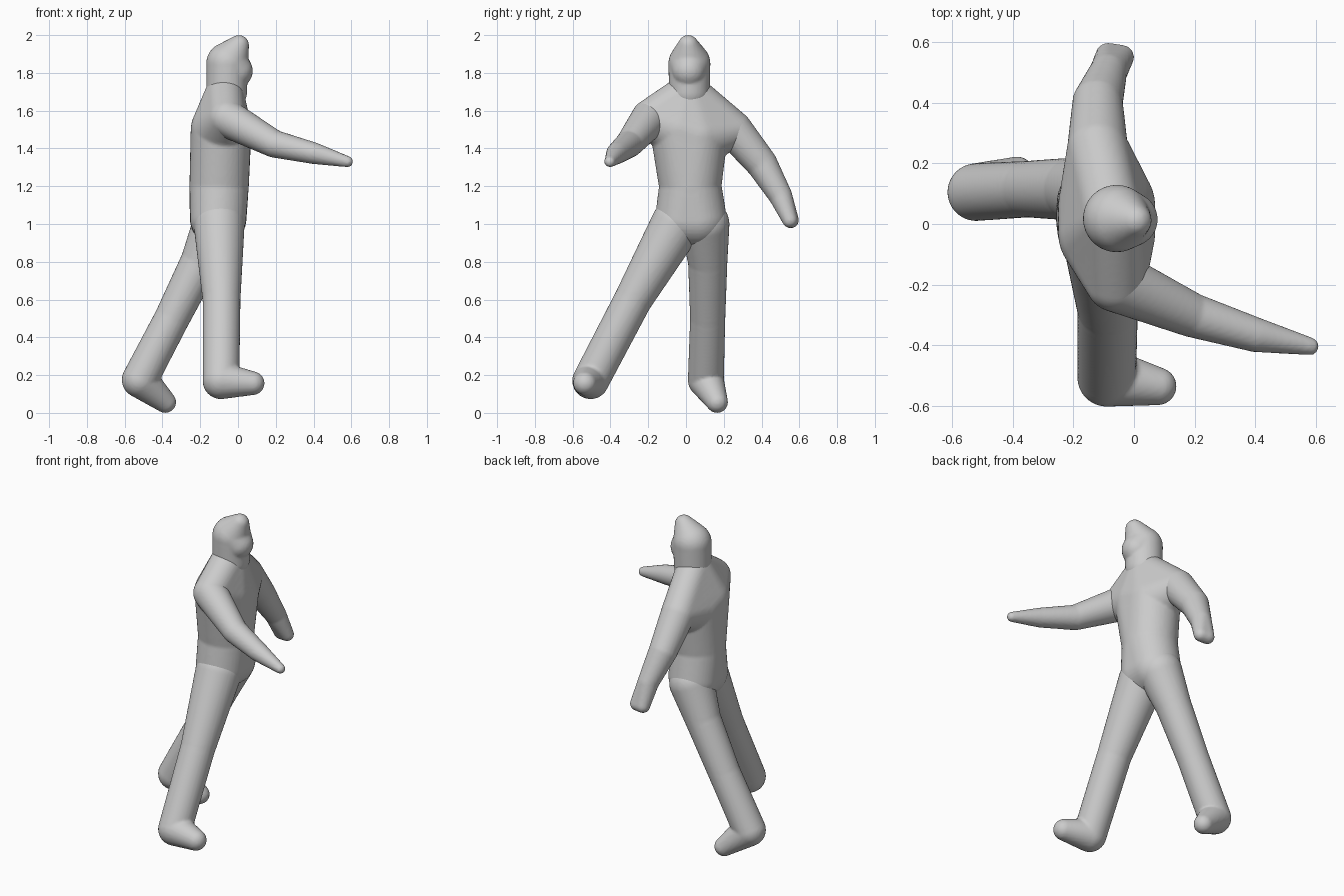
import bpy, bmesh, math
from mathutils import Matrix

if "Cube" in bpy.data.objects:
    bpy.data.objects.remove(bpy.data.objects["Cube"])


def hull(bm, balls):
    """Convex skin around a few spheres (x, y, z, radius)."""
    tmp = bmesh.new()
    for x, y, z, r in balls:
        bmesh.ops.create_icosphere(tmp, subdivisions=4, radius=r,
                                   matrix=Matrix.Translation((x, y, z)))
    res = bmesh.ops.convex_hull(tmp, input=tmp.verts)
    junk = {g for g in res["geom_interior"] if isinstance(g, bmesh.types.BMVert)}
    bmesh.ops.delete(tmp, geom=list(junk), context='VERTS')
    me = bpy.data.meshes.new("tmp")
    tmp.to_mesh(me)
    tmp.free()
    bm.from_mesh(me)
    bpy.data.meshes.remove(me)


def part(name, *groups):
    """Merge several hulls into one smooth part."""
    bm = bmesh.new()
    for g in groups:
        hull(bm, g)
    me = bpy.data.meshes.new(name)
    bm.to_mesh(me)
    bm.free()
    ob = bpy.data.objects.new(name, me)
    bpy.context.collection.objects.link(ob)
    mod = ob.modifiers.new("merge", 'REMESH')
    mod.mode = 'VOXEL'
    mod.voxel_size = 0.01
    mod.use_smooth_shade = True
    return ob


def chain(*balls):
    """Consecutive sphere pairs for a limb."""
    return [list(p) for p in zip(balls, balls[1:])]


# head: skull on a neck column, brow tip and jaw
skull = (-0.057, 0.018, 1.85, 0.111)
part("head",
     [skull, (-0.06, 0.018, 1.70, 0.108)],
     [skull, (0.005, 0.012, 1.947, 0.053)],
     [skull, (-0.012, 0.015, 1.81, 0.09)])

# torso: shoulders, chest, waist, hips
shoulder_r = (-0.06, -0.19, 1.56, 0.10)
shoulder_l = (-0.12, 0.25, 1.50, 0.10)
chest = [(-0.09, -0.03, 1.50, 0.16), (-0.09, 0.06, 1.47, 0.16)]
waist = [(-0.10, 0.015, 1.20, 0.157), (-0.10, 0.03, 1.20, 0.157)]
hips = [(-0.105, -0.015, 1.03, 0.148), (-0.105, 0.065, 1.03, 0.15)]
part("torso",
     [(-0.07, 0.015, 1.70, 0.10), shoulder_r, *chest],
     [(-0.07, 0.015, 1.70, 0.10), shoulder_l, *chest],
     chest + waist, waist + hips)

# arms: one reaching forward, one swung outward
part("right_arm", *chain(shoulder_r, (0.19, -0.30, 1.425, 0.073),
                         (0.40, -0.365, 1.375, 0.057), (0.58, -0.403, 1.33, 0.029)))
elbow, wrist = (-0.12, 0.40, 1.32, 0.083), (-0.085, 0.50, 1.15, 0.062)
part("left_arm", *chain(shoulder_l, elbow, wrist),
     [wrist, (-0.085, 0.555, 1.02, 0.042), (-0.04, 0.55, 1.02, 0.04)])

# legs with feet: one planted to the side, one trailing behind
part("right_leg", *chain((-0.10, -0.05, 1.0, 0.135), (-0.087, -0.28, 0.60, 0.10),
                         (-0.09, -0.505, 0.17, 0.097), (0.078, -0.535, 0.157, 0.062)))
part("left_leg", *chain((-0.11, 0.10, 1.0, 0.13), (-0.20, 0.115, 0.80, 0.104),
                        (-0.35, 0.115, 0.50, 0.093), (-0.52, 0.105, 0.175, 0.095),
                        (-0.385, 0.165, 0.057, 0.057)))
